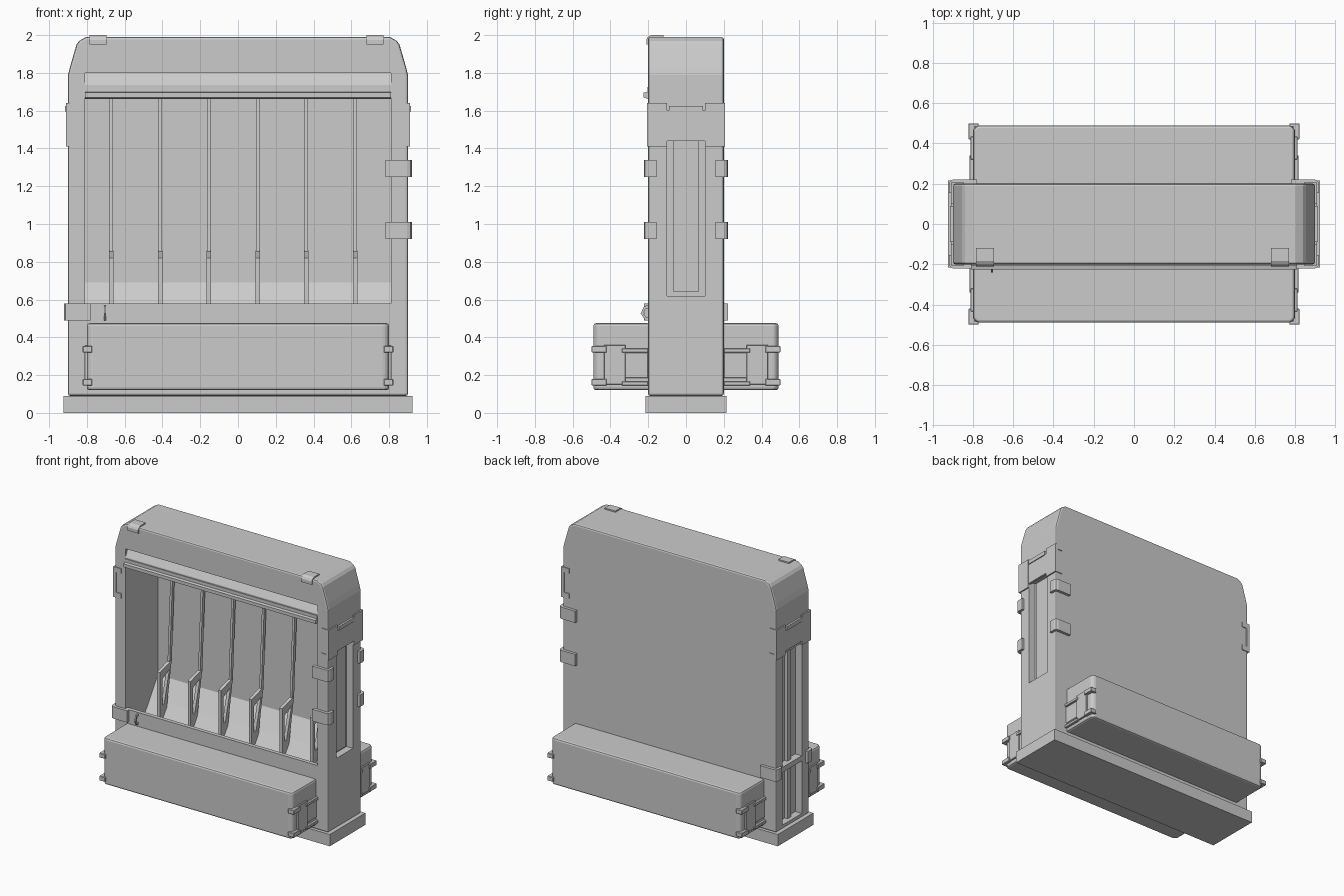
import bpy, bmesh

if "Cube" in bpy.data.objects:
    bpy.data.objects.remove(bpy.data.objects["Cube"])


def finish(name, bm, bevel=0.0, seg=2):
    bmesh.ops.recalc_face_normals(bm, faces=bm.faces)
    me = bpy.data.meshes.new(name)
    bm.to_mesh(me)
    bm.free()
    ob = bpy.data.objects.new(name, me)
    bpy.context.collection.objects.link(ob)
    if bevel:
        m = ob.modifiers.new("Bevel", 'BEVEL')
        m.width, m.segments, m.limit_method = bevel, seg, 'ANGLE'
        m.angle_limit = 0.7
    return ob


def prism(name, profiles, axis, a, b, bevel=0.0, seg=2):
    """Extrude one or more 2D outlines along an axis from a to b."""
    place = {'x': lambda p, t: (t, p[0], p[1]),
             'y': lambda p, t: (p[0], t, p[1]),
             'z': lambda p, t: (p[0], p[1], t)}[axis]
    bm = bmesh.new()
    for pts in profiles:
        lo = [bm.verts.new(place(p, a)) for p in pts]
        hi = [bm.verts.new(place(p, b)) for p in pts]
        bm.faces.new(lo)
        bm.faces.new(hi)
        n = len(pts)
        for i in range(n):
            j = (i + 1) % n
            bm.faces.new((lo[i], lo[j], hi[j], hi[i]))
    return finish(name, bm, bevel, seg)


def box(name, x0, x1, y0, y1, z0, z1, bevel=0.0, seg=2):
    return prism(name, [[(x0, y0), (x1, y0), (x1, y1), (x0, y1)]], 'z', z0, z1, bevel, seg)


def cut(target, cutter):
    m = target.modifiers.new("Cut", 'BOOLEAN')
    m.operation, m.solver, m.object = 'DIFFERENCE', 'EXACT', cutter
    cutter.hide_render = True
    bpy.context.view_layer.objects.active = target
    bpy.ops.object.modifier_apply(modifier=m.name)
    bpy.data.objects.remove(cutter)


# Base plinth
box("base", -.925, .925, -.215, .215, 0, .09)

# Cabinet shell with shouldered top corners
half = [(.9, .09), (.9, 1.79), (.89, 1.83), (.855, 1.95), (.84, 1.97), (.805, 1.99)]
outline = half + [(-x, z) for x, z in reversed(half)]
cabinet = prism("cabinet", [outline], 'y', -.2, .2)
m = cabinet.modifiers.new("Bevel", 'BEVEL')
m.width, m.segments, m.limit_method, m.angle_limit = .012, 2, 'ANGLE', 1.2
bpy.context.view_layer.objects.active = cabinet
bpy.ops.object.modifier_apply(modifier=m.name)

# Display opening with sloped floor back, and header recess
cut(cabinet, prism("opening_cutter", [[(-.3, .58), (-.17, .58), (-.17, .45), (.03, .45), (.1, .55),
    (.19, .69), (.19, 1.67), (-.15, 1.67), (-.15, 1.8), (-.3, 1.8)]], 'x', -.81, .81))
# Side recesses: one on the right, two on the left
cut(cabinet, box("right_recess_cutter", .845, 1, -.1, .1, .62, 1.46))
cut(cabinet, box("left_recess_cutter", -1, -.845, -.11, .12, .56, 1.42))
cut(cabinet, box("left_low_recess_cutter", -1, -.845, -.11, .12, .12, .52))
box("right_recess_panel", .84, .865, -.065, .065, .64, 1.44)
box("left_recess_rib", -.87, -.84, -.02, .02, .1, 1.43)

# Header rail across the opening
prism("header_rail", [[(-.14, 1.8), (-.165, 1.8), (-.2, 1.735), (-.2, 1.725), (-.205, 1.725),
    (-.205, 1.7), (-.225, 1.695), (-.225, 1.67), (-.2, 1.662), (-.14, 1.662)]], 'x', -.81, .81)

# Product dividers: triangular foot bracket plus thin leaning strip
outer = [(-.0, .45), (.0, .82), (.14, .86), (.07, .45)]
inner = [(.028, .56), (.028, .76), (.112, .8), (.05, .56)]
frame = [[outer[i], outer[(i + 1) % 4], inner[(i + 1) % 4], inner[i]] for i in range(4)]
for i in range(6):
    x = -.67 + i * .258
    prism("divider_foot", frame, 'x', x - .012, x + .012)
    prism("divider_strip", [[(.12, .84), (.145, .84), (.19, 1.67), (.165, 1.67)]],
          'x', x - .009, x + .009)

# Collection trays front and back, with end brackets
for s in (-1, 1):
    tag = "front" if s < 0 else "back"
    prism(tag + "_tray", [[(-.8, s * .19), (.8, s * .19), (.8, s * .47), (.78, s * .49),
          (-.78, s * .49), (-.8, s * .47)]], 'z', .12, .475, .018, 2)

    def ybox(name, xa, xb, ya, yb, za, zb):
        box(name, min(xa, xb), max(xa, xb), min(s * ya, s * yb), max(s * ya, s * yb), za, zb, .003, 1)
    for e in (-1, 1):
        ybox(tag + "_bracket_plate", e * .79, e * .812, .32, .435, .15, .36)
        ybox(tag + "_bracket_band", e * .79, e * .806, .2, .33, .185, .32)
        for z in (.145, .32):
            ybox(tag + "_bracket_arm", e * .79, e * .822, .42, .5, z, z + .034)
            ybox(tag + "_bracket_tip", e * .772, e * .822, .482, .5, z, z + .034)
            ybox(tag + "_bracket_root", e * .79, e * .818, .2, .34, z, z + .022)


# Clips wrapped around the vertical corners
def corner_clip(sx, sy, z0, z1):
    pts = [(.78, .195), (.78, .222), (.895, .222), (.912, .216), (.92, .2), (.92, .155),
           (.895, .155), (.895, .195)]
    prism("corner_clip", [[(sx * x, sy * y) for x, y in pts]], 'z', z0, z1)


for sy in (-1, 1):
    for z in (.92, 1.25):
        corner_clip(1, sy, z, z + .09)
    corner_clip(-1, sy, .49, .58)

# Upper side handle plates with slots and wrap-around tabs
for sx in (-1, 1):
    def sbox(name, xa, xb, *r):
        return box(name, min(sx * xa, sx * xb), max(sx * xa, sx * xb), *r)
    sbox("side_handle_lower", .89, .908, -.19, .19, 1.44, 1.6)
    sbox("side_handle_slot", .885, .9, -.1, .1, 1.6, 1.65)
    sbox("side_handle_lip", .895, .915, -.09, .09, 1.595, 1.625)
    for sy in (-1, 1):
        ya, yb = sorted((sy * .1, sy * .206))
        sbox("side_handle_ear", .885, .91, ya, yb, 1.41, 1.64)
        ya, yb = sorted((sy * .19, sy * .206))
        for z in (1.41, 1.6):
            sbox("side_handle_tab", .845, .91, ya, yb, z, z + .04)

# Hooks over the top front edge
for x in (-.74, .725):
    prism("top_hook", [[(-.12, 1.985), (-.12, 2.0), (-.185, 2.0), (-.202, 1.99), (-.21, 1.975),
          (-.21, 1.95), (-.19, 1.95), (-.19, 1.98)]], 'x', x - .045, x + .045)

# Small latch loop on the sill
prism("sill_latch", [[(-.198, .49), (-.215, .49), (-.24, .525), (-.222, .565), (-.198, .57),
      (-.198, .555), (-.215, .55), (-.226, .525), (-.21, .505), (-.198, .505)]], 'x', -.71, -.7)
